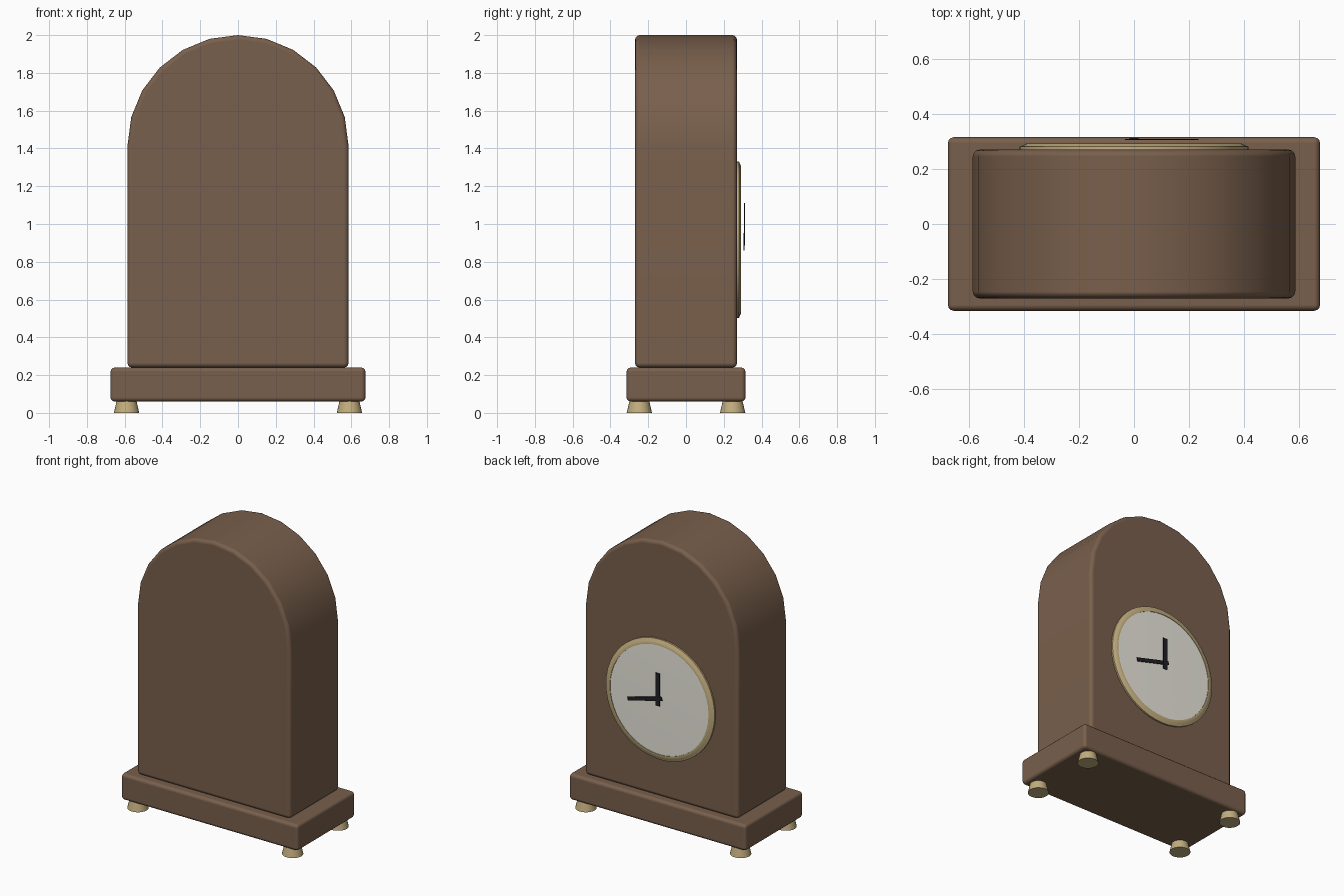
import bpy, bmesh, math
from mathutils import Matrix

if "Cube" in bpy.data.objects:
    bpy.data.objects.remove(bpy.data.objects["Cube"])


def material(name, color):
    m = bpy.data.materials.new(name)
    m.diffuse_color = (*color, 1)
    m.use_nodes = True
    m.node_tree.nodes["Principled BSDF"].inputs["Base Color"].default_value = m.diffuse_color
    return m


WOOD = material("walnut", (0.19, 0.115, 0.072))
BRASS = material("brass", (0.54, 0.42, 0.21))
CREAM = material("cream", (0.83, 0.81, 0.73))
BLACK = material("black", (0.015, 0.015, 0.02))


def finish(name, bm, mat, bevel=0):
    bmesh.ops.recalc_face_normals(bm, faces=bm.faces)
    me = bpy.data.meshes.new(name)
    bm.to_mesh(me)
    bm.free()
    me.materials.append(mat)
    ob = bpy.data.objects.new(name, me)
    bpy.context.collection.objects.link(ob)
    bpy.ops.object.select_all(action='DESELECT')
    bpy.context.view_layer.objects.active = ob
    ob.select_set(True)
    if bevel:
        me.shade_smooth()
        mod = ob.modifiers.new("rounded_edges", 'BEVEL')
        mod.width, mod.segments = bevel, 3
        mod.limit_method, mod.angle_limit = 'ANGLE', math.radians(40)
        mod.harden_normals = True
    else:
        bpy.ops.object.shade_smooth_by_angle(angle=math.radians(35))
    return ob


def extrude_outline(name, points, y0, y1, mat, bevel=0):
    """Solid with an x-z outline running from y0 to y1."""
    bm = bmesh.new()
    face = bm.faces.new([bm.verts.new((x, y0, z)) for x, z in points])
    out = bmesh.ops.extrude_face_region(bm, geom=[face])["geom"]
    verts = [v for v in out if isinstance(v, bmesh.types.BMVert)]
    bmesh.ops.translate(bm, verts=verts, vec=(0, y1 - y0, 0))
    return finish(name, bm, mat, bevel)


def lathe(name, profile, z, mat, steps=48):
    """Turn an (r, y) profile about the dial axis."""
    bm = bmesh.new()
    vs = [bm.verts.new((r, y, z)) for r, y in profile]
    es = [bm.edges.new(p) for p in zip(vs, vs[1:])]
    bmesh.ops.spin(bm, geom=vs + es, cent=(0, 0, z), axis=(0, 1, 0),
                   angle=math.tau, steps=steps)
    bmesh.ops.remove_doubles(bm, verts=bm.verts, dist=1e-5)
    return finish(name, bm, mat)


def hand(name, start, end, width, y0, y1):
    dx, dz = end[0] - start[0], end[1] - start[1]
    length = math.hypot(dx, dz)
    nx, nz = -dz / length * width / 2, dx / length * width / 2
    outline = [(start[0] + nx, start[1] + nz), (end[0] + nx, end[1] + nz),
               (end[0] - nx, end[1] - nz), (start[0] - nx, start[1] - nz)]
    return extrude_outline(name, outline, y0, y1, BLACK)


# Plinth
extrude_outline("plinth", [(-.675, .06), (.675, .06), (.675, .24), (-.675, .24)],
                -.315, .315, WOOD, .022)

# Arched case: straight sides and a twelve-sided half round
R, SPRING = .585, 1.415
arch = [(R * math.cos(math.pi * i / 12), SPRING + R * math.sin(math.pi * i / 12))
        for i in range(13)]
extrude_outline("case", [(-R, .24), (R, .24)] + arch, -.27, .27, WOOD, .025)

# Dial and its stepped brass rim on the back (+y) face
DIAL_Z = .917
lathe("dial_rim", [(.415, .265), (.415, .281), (.40, .286), (.39, .292),
                   (.376, .292), (.376, .265)], DIAL_Z, BRASS)
lathe("dial", [(.378, .265), (.378, .288), (.25, .290), (0, .291)], DIAL_Z, CREAM)

# Hands
hand("minute_hand", (.23, .873), (-.03, .94), .026, .304, .309)
hand("hour_hand", (0, .885), (0, 1.11), .032, .307, .312)

# Four tapered feet
for sx, x in (("left", -.59), ("right", .59)):
    for sy, y in (("front", -.247), ("back", .247)):
        bm = bmesh.new()
        bmesh.ops.create_cone(bm, cap_ends=True, segments=24, radius1=.067, radius2=.052,
                              depth=.065, matrix=Matrix.Translation((x, y, .0325)))
        finish(f"{sy}_{sx}_foot", bm, BRASS)
